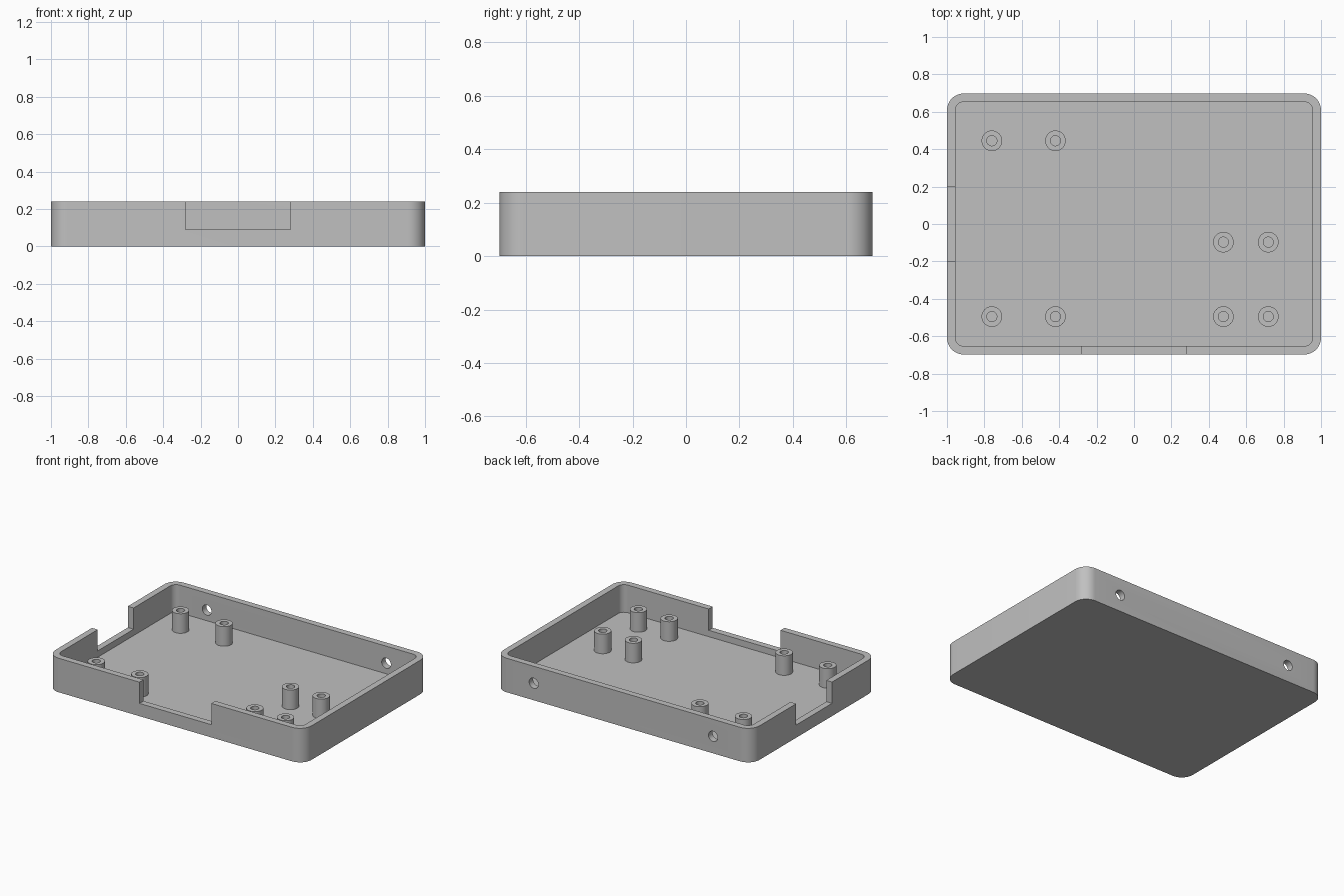
import bpy, bmesh
from math import cos, sin, pi, radians

if "Cube" in bpy.data.objects:
    bpy.data.objects.remove(bpy.data.objects["Cube"])

HALF_X, HALF_Y, HEIGHT = 1.0, 0.698, 0.24
WALL = 0.045
RADIUS = 0.09
NOTCH_Z = 0.09

grey = bpy.data.materials.new("plain grey")
grey.use_nodes = True
colour = (0.53, 0.53, 0.53, 1)
grey.diffuse_color = colour
grey.node_tree.nodes["Principled BSDF"].inputs["Base Color"].default_value = colour


def finish(name, bm):
    bmesh.ops.recalc_face_normals(bm, faces=bm.faces)
    mesh = bpy.data.meshes.new(name)
    bm.to_mesh(mesh)
    bm.free()
    mesh.materials.append(grey)
    obj = bpy.data.objects.new(name, mesh)
    bpy.context.collection.objects.link(obj)
    return obj


def smooth(obj):
    bpy.ops.object.select_all(action="DESELECT")
    obj.select_set(True)
    bpy.context.view_layer.objects.active = obj
    bpy.ops.object.shade_smooth_by_angle(angle=radians(30))


def rounded_block(name, hx, hy, radius, z0, z1, steps=12):
    """Upright block with rounded vertical corners."""
    bm = bmesh.new()
    ring = []
    for corner, (sx, sy) in enumerate([(1, 1), (-1, 1), (-1, -1), (1, -1)]):
        for i in range(steps + 1):
            a = (corner + i / steps) * pi / 2
            ring.append(bm.verts.new((sx * (hx - radius) + radius * cos(a),
                                      sy * (hy - radius) + radius * sin(a), z0)))
    base = bm.faces.new(ring)
    top = bmesh.ops.extrude_face_region(bm, geom=[base])["geom"]
    bmesh.ops.translate(bm, vec=(0, 0, z1 - z0),
                        verts=[v for v in top if isinstance(v, bmesh.types.BMVert)])
    return finish(name, bm)


def box(name, low, high):
    bm = bmesh.new()
    bmesh.ops.create_cube(bm, size=1)
    for v in bm.verts:
        v.co = [l + (c + 0.5) * (h - l) for c, l, h in zip(v.co, low, high)]
    return finish(name, bm)


def back_hole(name, x, z, radius):
    bm = bmesh.new()
    bmesh.ops.create_cone(bm, cap_ends=True, segments=32, radius1=radius,
                          radius2=radius, depth=0.3)
    for v in bm.verts:
        v.co = (x + v.co.x, HALF_Y + v.co.z, z + v.co.y)
    return finish(name, bm)


def cut(target, cutter):
    """Subtract the cutter from the target, then discard it."""
    cutter.hide_render = True
    mod = target.modifiers.new("cut", "BOOLEAN")
    mod.operation, mod.solver, mod.object = "DIFFERENCE", "EXACT", cutter
    bpy.context.view_layer.objects.active = target
    bpy.ops.object.modifier_apply(modifier=mod.name)
    bpy.data.objects.remove(cutter)


def standoff(name, x, y, inner=0.027, outer=0.055, z0=0.04, z1=0.183, segments=32):
    """Hollow post, lathed from a bracket-shaped profile."""
    bm = bmesh.new()
    profile = [(inner, z0), (inner, z1), (outer, z1), (outer, z0)]
    rings = [[bm.verts.new((x + r * cos(2 * pi * i / segments),
                            y + r * sin(2 * pi * i / segments), z))
              for i in range(segments)] for r, z in profile]
    for k in range(4):
        a, b = rings[k], rings[(k + 1) % 4]
        for i in range(segments):
            j = (i + 1) % segments
            bm.faces.new((a[i], a[j], b[j], b[i]))
    smooth(finish(name, bm))


# Open tray
tray = rounded_block("tray", HALF_X, HALF_Y, RADIUS, 0, HEIGHT)
cut(tray, rounded_block("cavity", HALF_X - WALL, HALF_Y - WALL, RADIUS - WALL, WALL, 0.4))

# Connector notches in the front wall and the -x wall
cut(tray, box("front_notch", (-0.28, -0.8, NOTCH_Z), (0.28, -0.6, 0.4)))
cut(tray, box("side_notch", (-1.1, -0.2, NOTCH_Z), (-0.9, 0.2, 0.4)))

# Round holes through the back wall
for x in (-0.7, 0.7):
    cut(tray, back_hole("back_hole", x, 0.12, 0.036))
smooth(tray)

# Two groups of four board standoffs
for group, xs, ys in (("large_board", (-0.76, -0.42), (-0.495, 0.445)),
                      ("small_board", (0.478, 0.718), (-0.495, -0.097))):
    for x in xs:
        for y in ys:
            standoff(group + "_standoff", x, y)
